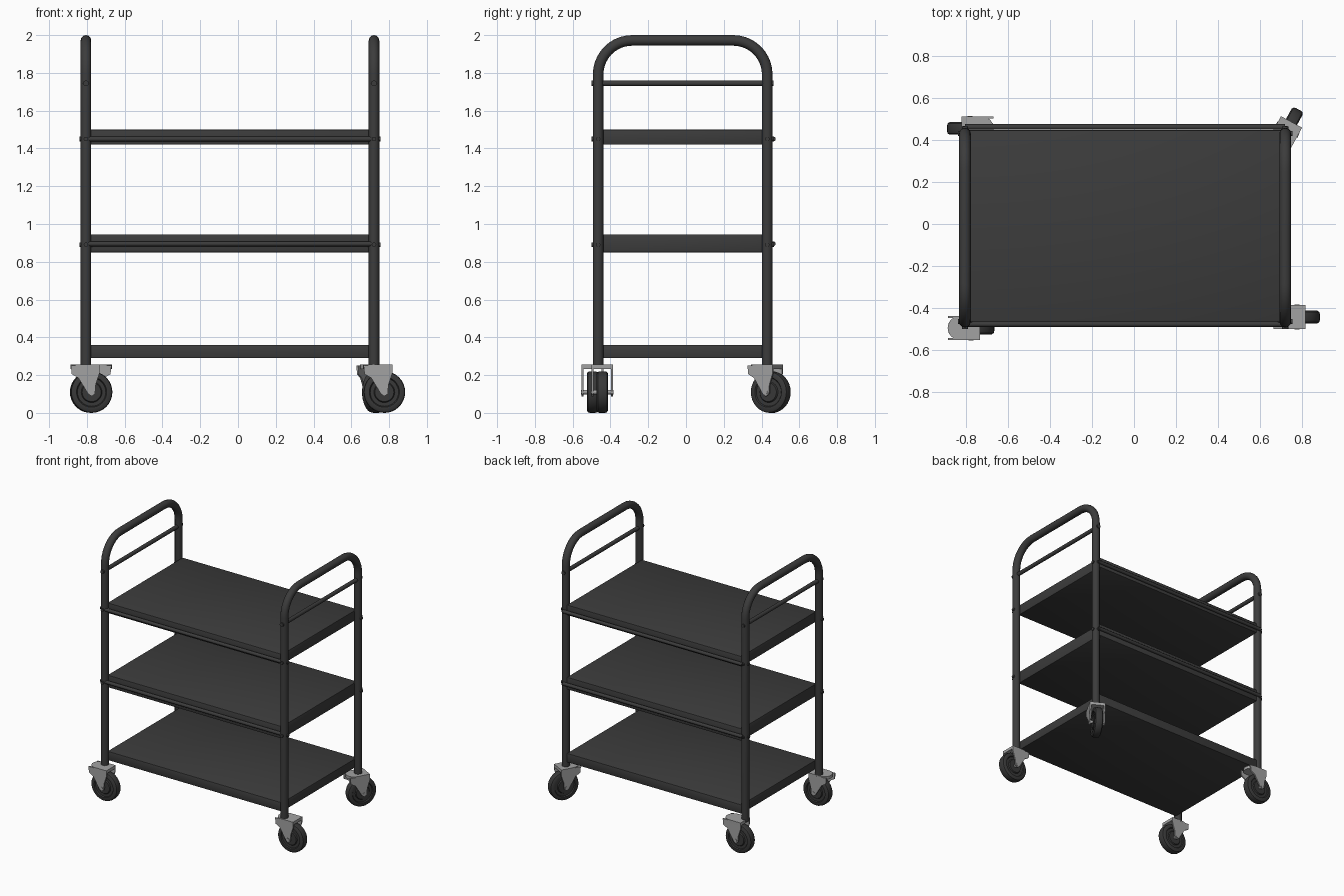
import bpy, bmesh
from math import sin, cos, pi, radians, atan2
from mathutils import Matrix, Vector

cube = bpy.data.objects.get("Cube")
if cube:
    bpy.data.objects.remove(cube, do_unlink=True)


def material(name, rgb):
    m = bpy.data.materials.new(name)
    m.use_nodes = True
    m.diffuse_color = (*rgb, 1)
    m.node_tree.nodes["Principled BSDF"].inputs["Base Color"].default_value = (*rgb, 1)
    return m


FRAME = material("dark grey metal", (0.045, 0.045, 0.045))
RUBBER = material("dark rubber", (0.04, 0.04, 0.04))
STEEL = material("light grey steel", (0.36, 0.36, 0.36))


def finish(ob, mat, angle=35):
    ob.data.materials.clear()
    ob.data.materials.append(mat)
    bpy.ops.object.select_all(action="DESELECT")
    ob.select_set(True)
    bpy.context.view_layer.objects.active = ob
    bpy.ops.object.shade_smooth_by_angle(angle=radians(angle))
    return ob


def from_bmesh(name, bm, mat):
    bmesh.ops.recalc_face_normals(bm, faces=bm.faces[:])
    me = bpy.data.meshes.new(name)
    bm.to_mesh(me)
    bm.free()
    ob = bpy.data.objects.new(name, me)
    bpy.context.collection.objects.link(ob)
    return finish(ob, mat)


def tube(name, points, radius, mat=FRAME):
    """Round tube along a path, turned into a mesh."""
    cu = bpy.data.curves.new(name, "CURVE")
    cu.dimensions = "3D"
    cu.bevel_depth = radius
    cu.bevel_resolution = 4
    cu.use_fill_caps = True
    sp = cu.splines.new("POLY")
    sp.points.add(len(points) - 1)
    for p, co in zip(sp.points, points):
        p.co = (*co, 1)
    ob = bpy.data.objects.new(name, cu)
    bpy.context.collection.objects.link(ob)
    bpy.ops.object.select_all(action="DESELECT")
    ob.select_set(True)
    bpy.context.view_layer.objects.active = ob
    bpy.ops.object.convert(target="MESH")
    return finish(bpy.context.object, mat)


def box(name, lo, hi, bevel, mat=FRAME):
    bm = bmesh.new()
    bmesh.ops.create_cube(bm, size=1)
    lo, hi = Vector(lo), Vector(hi)
    for v in bm.verts:
        v.co = Vector([(lo[i] + hi[i]) / 2 + v.co[i] * (hi[i] - lo[i]) for i in range(3)])
    bmesh.ops.bevel(bm, geom=bm.edges[:], offset=bevel, segments=2, profile=0.5, affect="EDGES")
    return from_bmesh(name, bm, mat)


LEFT, RIGHT = 0.72, -0.805      # post centres
FRONT, BACK = -0.465, 0.43
TUBE = 0.028

# Arched end frames with a thin crossbar and bolt heads
BEND = 0.18
TOP = 2.0 - TUBE
for side, x in (("left", LEFT), ("right", RIGHT)):
    path = [(x, FRONT, 0.24)]
    for centre, start in ((FRONT + BEND, pi), (BACK - BEND, pi / 2)):
        for i in range(11):
            a = start - i / 10 * pi / 2
            path.append((x, centre + BEND * cos(a), TOP - BEND + BEND * sin(a)))
    path.append((x, BACK, 0.24))
    tube(side + "_end_frame", path, TUBE)
    tube(side + "_crossbar", [(x, FRONT - 0.036, 1.745), (x, BACK + 0.034, 1.745)], 0.015)
    out = 0.034 if x > 0 else -0.034
    for z in (1.45, 0.89):
        for end, y in (("front", FRONT), ("back", BACK)):
            tube(f"{side}_{end}_bolt", [(x - out, y, z), (x + out, y, z)], 0.012)
            dy = -0.036 if y < 0 else 0.036
            tube(f"{side}_{end}_side_bolt", [(x, y, z), (x, y + dy, z)], 0.012)

# Shelves; the upper two carry a thin rail along each long side
for name, low, high, rail in (("bottom", 0.29, 0.36, None),
                              ("middle", 0.85, 0.945, 0.895),
                              ("top", 1.42, 1.50, 1.45)):
    box(name + "_shelf", (RIGHT + 0.02, FRONT, low), (LEFT - 0.02, BACK + 0.018, high), 0.006)
    if rail:
        for end, y in (("front", FRONT - 0.012), ("back", BACK + 0.032)):
            tube(f"{name}_{end}_rail", [(RIGHT, y, rail), (LEFT, y, rail)], 0.013)

# Fork cheek outline: distance along the trail, height
CHEEK = [(-0.11, 0.25), (-0.105, 0.205), (-0.07, 0.185), (-0.018, 0.10),
         (0.0, 0.088), (0.018, 0.10), (0.022, 0.15), (0.042, 0.21), (0.042, 0.25)]


def caster(name, x, y, trail):
    """Swivel caster with its wheel centre at x, y and its trail direction."""
    place = Matrix.Translation((x, y, 0)) @ Matrix.Rotation(trail, 4, "Z")

    # Wheel with rounded shoulders, turned about its axle
    R, W = 0.11, 0.03
    profile = [(0, -W), (0.05, -W), (0.055, -W + 0.008), (0.075, -W + 0.008),
               (0.08, -W), (R - 0.012, -W), (R - 0.003, -W + 0.006), (R, -W + 0.016)]
    profile += [(r, -w) for r, w in reversed(profile)]
    bm = bmesh.new()
    vs = [bm.verts.new((r, w, 0)) for r, w in profile]
    es = [bm.edges.new(p) for p in zip(vs, vs[1:])]
    bmesh.ops.spin(bm, geom=vs + es, cent=(0, 0, 0), axis=(0, 1, 0),
                   angle=2 * pi, steps=32, use_duplicate=False)
    bmesh.ops.remove_doubles(bm, verts=bm.verts[:], dist=0.0004)
    bm.transform(place @ Matrix.Translation((0, 0, R)))
    from_bmesh(name + "_wheel", bm, RUBBER)

    # Fork: two tapered cheeks under a rounded crown
    bm = bmesh.new()
    for s in (-1, 1):
        f = bm.faces.new([bm.verts.new((u, s * 0.047, z)) for u, z in CHEEK])
        new = bmesh.ops.extrude_face_region(bm, geom=[f])["geom"]
        for v in new:
            if isinstance(v, bmesh.types.BMVert):
                v.co.y += s * 0.01
    n = 12
    rim = [(-0.055 - 0.057 * sin(pi * i / n), 0.057 * cos(pi * i / n)) for i in range(n + 1)]
    rim += [(0.042, -0.057), (0.042, 0.057)]
    f = bm.faces.new([bm.verts.new((u, w, 0.232)) for u, w in rim])
    new = bmesh.ops.extrude_face_region(bm, geom=[f])["geom"]
    for v in new:
        if isinstance(v, bmesh.types.BMVert):
            v.co.z = 0.255
    bm.transform(place)
    from_bmesh(name + "_fork", bm, STEEL)

    # Axle through both cheeks
    ends = [place @ Vector((0, s * 0.06, 0.11)) for s in (-1, 1)]
    tube(name + "_axle", ends, 0.012, STEEL)


caster("front_right_caster", -0.775, -0.495, 0)
caster("back_right_caster", -0.78, 0.455, pi)
caster("front_left_caster", 0.775, -0.443, 0)
caster("back_left_caster", 0.73, 0.449, atan2(0.88, 0.48))
